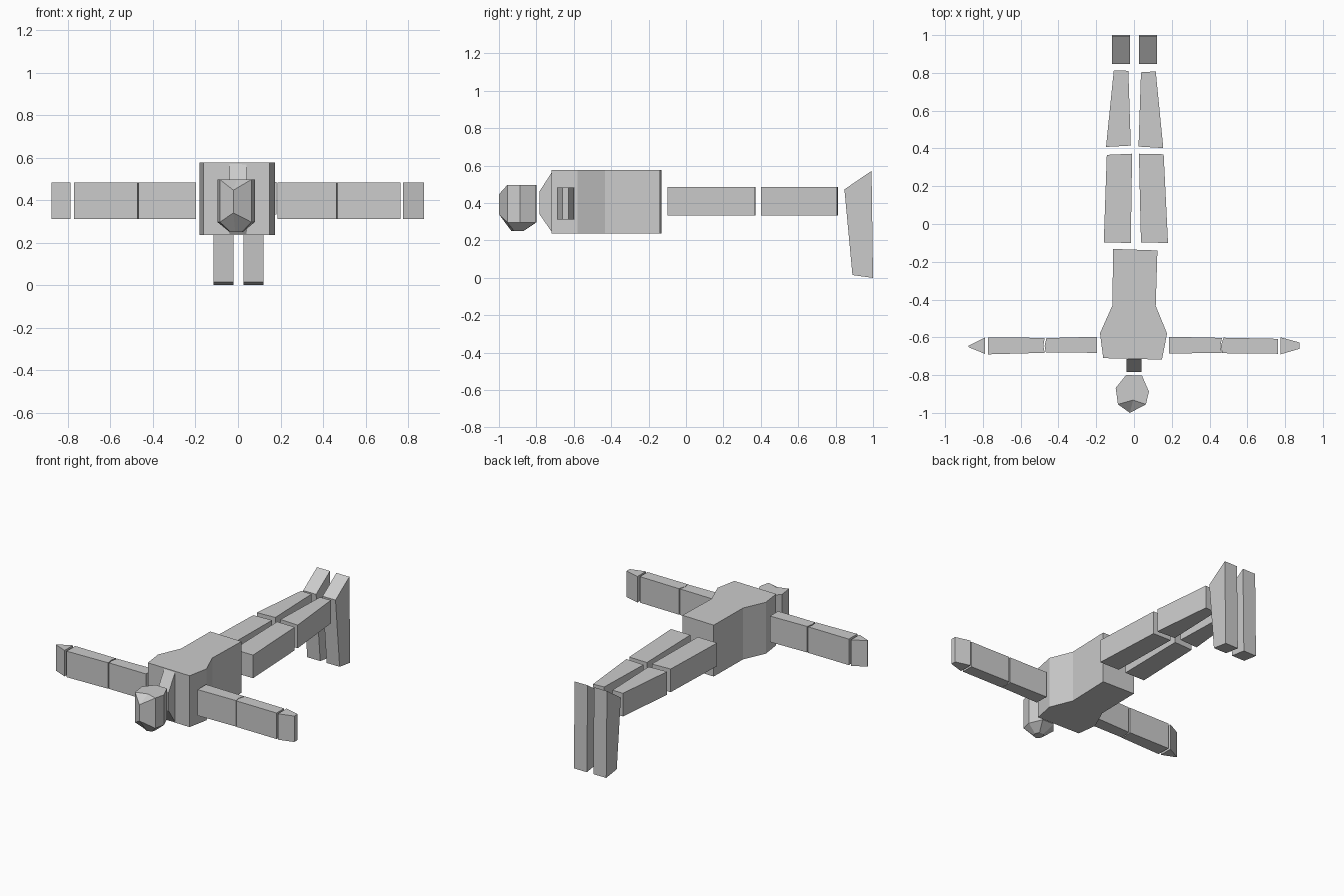
import bpy, bmesh
from mathutils import Vector

if "Cube" in bpy.data.objects:
    bpy.data.objects.remove(bpy.data.objects["Cube"])


def finish(name, bm):
    bmesh.ops.recalc_face_normals(bm, faces=bm.faces[:])
    mesh = bpy.data.meshes.new(name)
    bm.to_mesh(mesh)
    bm.free()
    obj = bpy.data.objects.new(name, mesh)
    bpy.context.collection.objects.link(obj)
    return obj


def prism(name, outline, lo, hi, axis="Z"):
    """Extrude an outline: (x, y) along Z, or (y, z) along X."""
    place = (lambda p, h: (p[0], p[1], h)) if axis == "Z" else (lambda p, h: (h, p[0], p[1]))
    bm = bmesh.new()
    base = bm.faces.new([bm.verts.new(place(p, lo)) for p in outline])
    ext = bmesh.ops.extrude_face_region(bm, geom=[base])
    move = Vector(place((0, 0), hi - lo))
    bmesh.ops.translate(bm, vec=move,
                        verts=[g for g in ext["geom"] if isinstance(g, bmesh.types.BMVert)])
    return finish(name, bm)


# Torso: broad shoulders, narrow waist
prism("torso", [(-.11, -.132), (.124, -.14), (.115, -.433), (.175, -.58), (.148, -.718),
                (-.163, -.71), (-.18, -.578), (-.115, -.433)], .237, .577)

# Neck: wedge tapering towards the head
prism("neck", [(-.714, .57), (-.783, .463), (-.783, .34), (-.714, .24)], -.04, .04, "X")

# Arms, hands and legs: flat-sided blocks drawn from above
ARM, LEG = (.311, .483), (.333, .486)
blocks = {
    "upper_arm_left": (ARM, [(.185, -.597), (.466, -.603), (.457, -.645), (.464, -.682), (.185, -.686)]),
    "forearm_left": (ARM, [(.474, -.602), (.763, -.608), (.763, -.687), (.467, -.684), (.460, -.645)]),
    "hand_left": (ARM, [(.776, -.6), (.875, -.627), (.875, -.661), (.776, -.69)]),
    "upper_arm_right": (ARM, [(-.197, -.597), (-.197, -.682), (-.467, -.68), (-.473, -.645), (-.464, -.604)]),
    "forearm_right": (ARM, [(-.772, -.6), (-.772, -.69), (-.473, -.682), (-.48, -.645), (-.473, -.603)]),
    "hand_right": (ARM, [(-.788, -.6), (-.876, -.645), (-.876, -.652), (-.788, -.688)]),
    "thigh_left": (LEG, [(.026, .372), (.157, .369), (.18, -.1), (.037, -.098)]),
    "thigh_right": (LEG, [(-.144, .366), (-.01, .372), (-.017, -.1), (-.16, -.098)]),
    "shin_left": (LEG, [(.037, .803), (.115, .808), (.155, .402), (.024, .41)]),
    "shin_right": (LEG, [(-.107, .813), (-.03, .811), (-.017, .415), (-.148, .408)]),
}
for name, ((lo, hi), outline) in blocks.items():
    prism(name, outline, lo, hi)

# Feet: tapered blocks pointing down
foot = [(.992, .572), (1, 0), (.89, .015), (.847, .473)]
prism("foot_left", foot, .026, .121, "X")
prism("foot_right", foot, -.116, -.021, "X")

# Head: seven-sided column with a dipped brow and a chamfered underside
NOSE = 4
rim = [(-.042, -.8), (.042, -.802), (.079, -.887), (.063, -.955),
       (-.022, -1), (-.085, -.955), (-.097, -.868)]
n = len(rim)
bm = bmesh.new()
top = [bm.verts.new((x, y, .447 if i == NOSE else .497)) for i, (x, y) in enumerate(rim)]
mid = [bm.verts.new((x, y, .34 if i == NOSE else .297)) for i, (x, y) in enumerate(rim)]
chin = [bm.verts.new((-.008 + (x + .008) * .35, -.902 + (y + .902) * .32, .25)) for x, y in rim]
brow = bm.verts.new((-.005, -.932, .497))
for i in range(n):
    j = (i + 1) % n
    bm.faces.new((top[i], top[j], mid[j], mid[i]))
    bm.faces.new((mid[i], mid[j], chin[j], chin[i]))
    bm.faces.new((top[i], top[j], brow))
bm.faces.new(chin)
finish("head", bm)
